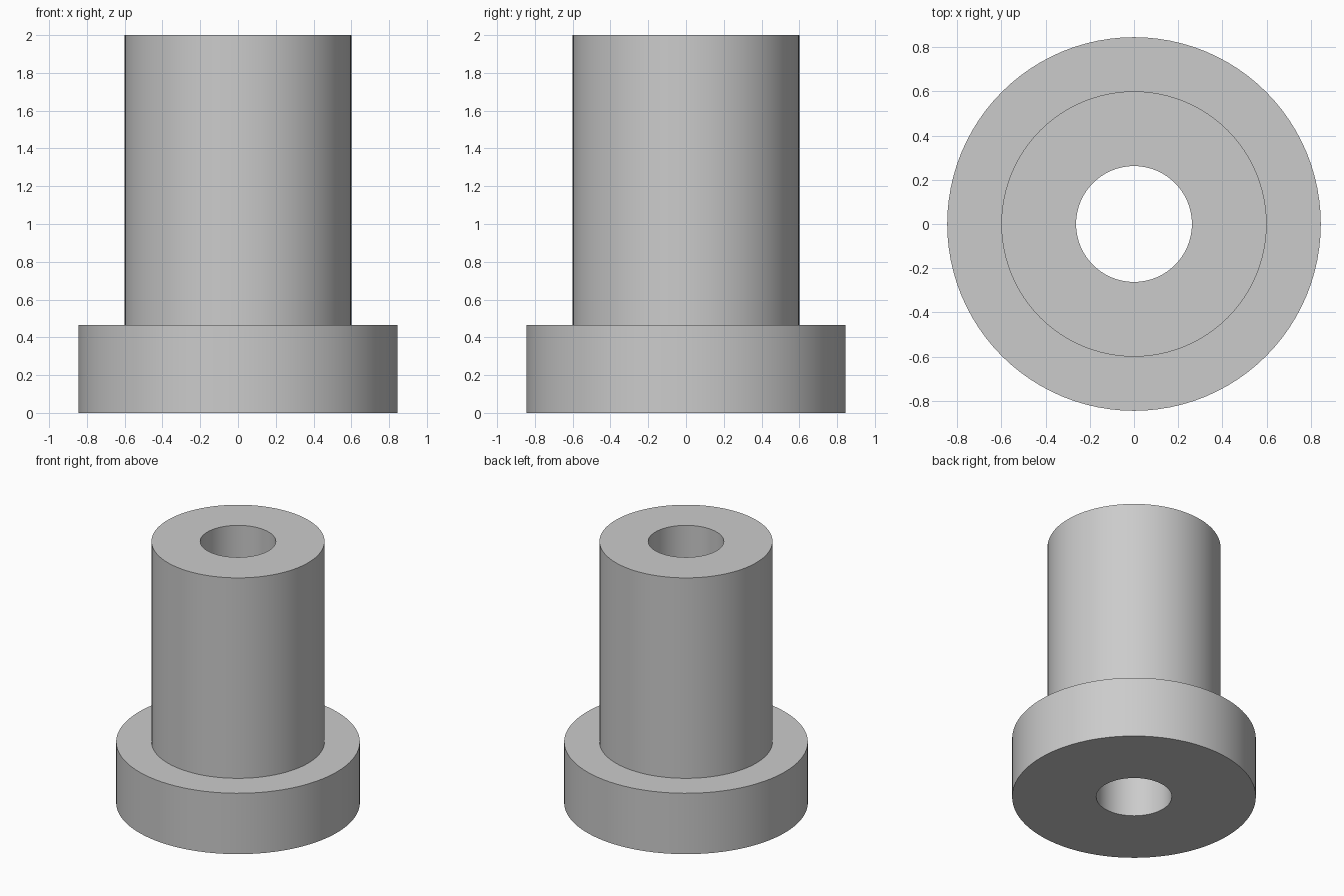
import bpy
import bmesh
import math
from mathutils import Matrix, Vector

cube = bpy.data.objects.get("Cube")
if cube:
    bpy.data.objects.remove(cube, do_unlink=True)

SEGMENTS = 96
BORE, SLEEVE, FLANGE = 0.262, 0.60, 0.845   # radii
SHOULDER, TOP = 0.466, 2.0                  # heights

# Plain grey metal
grey = bpy.data.materials.new("grey_metal")
grey.use_nodes = True
colour = (0.6, 0.6, 0.6, 1.0)
grey.diffuse_color = colour
grey.node_tree.nodes["Principled BSDF"].inputs["Base Color"].default_value = colour


def lathe(name, profile):
    """Revolve a closed (radius, height) profile around z."""
    bm = bmesh.new()
    verts = [bm.verts.new((r, 0, z)) for r, z in profile]
    edges = [bm.edges.new((verts[i - 1], verts[i])) for i in range(len(verts))]
    bmesh.ops.spin(bm, geom=verts + edges, cent=(0, 0, 0), axis=(0, 0, 1),
                   angle=math.tau, steps=SEGMENTS, use_merge=True)
    bmesh.ops.remove_doubles(bm, verts=bm.verts, dist=1e-5)
    bmesh.ops.recalc_face_normals(bm, faces=bm.faces)
    mesh = bpy.data.meshes.new(name)
    bm.to_mesh(mesh)
    bm.free()
    mesh.materials.append(grey)
    obj = bpy.data.objects.new(name, mesh)
    bpy.context.collection.objects.link(obj)
    bpy.ops.object.select_all(action="DESELECT")
    obj.select_set(True)
    bpy.context.view_layer.objects.active = obj
    bpy.ops.object.shade_smooth_by_angle(angle=math.radians(30))
    return obj


# Flanged bushing: wide collar, narrower sleeve and a through bore
lathe("flanged_bushing", [
    (BORE, 0), (FLANGE, 0), (FLANGE, SHOULDER),
    (SLEEVE, SHOULDER), (SLEEVE, TOP), (BORE, TOP),
])
